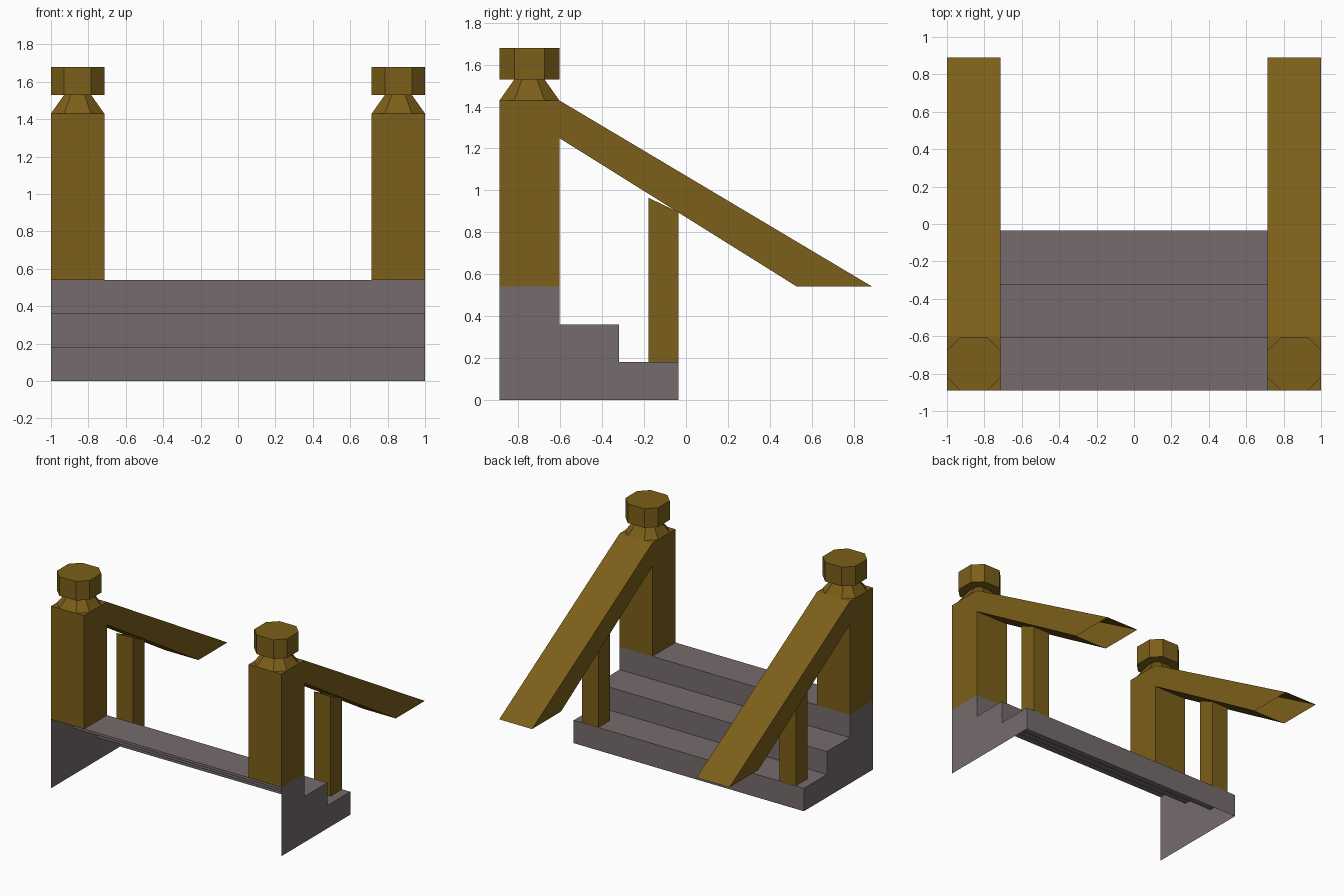
import bpy

if "Cube" in bpy.data.objects:
    bpy.data.objects.remove(bpy.data.objects["Cube"])

# Key dimensions
Y0, STEP, RISE = -0.89, 0.285, 0.18
CX, CY, HALF = 0.8575, -0.7475, 0.1425   # post centre and half width


def material(name, colour):
    mat = bpy.data.materials.new(name)
    mat.diffuse_color = (*colour, 1)
    mat.use_nodes = True
    mat.node_tree.nodes["Principled BSDF"].inputs["Base Color"].default_value = mat.diffuse_color
    return mat


wood = material("wood", (0.2, 0.115, 0.01))
stone = material("stone", (0.18, 0.15, 0.15))


def build(name, verts, faces, mat, mirror=True):
    mesh = bpy.data.meshes.new(name)
    mesh.from_pydata(verts, [], faces)
    mesh.materials.append(mat)
    obj = bpy.data.objects.new(name, mesh)
    bpy.context.collection.objects.link(obj)
    if mirror:
        obj.modifiers.new("Mirror", 'MIRROR').use_mirror_merge = False
    return obj


def extrude_x(name, profile, x0, x1, mat, skip=(), mirror=True):
    """Extrude a clockwise (y, z) profile along x; skip leaves edges open."""
    n = len(profile)
    verts = [(x, y, z) for x in (x0, x1) for y, z in profile]
    faces = [tuple(range(n)), tuple(reversed(range(n, 2 * n)))]
    for i in range(n):
        if i not in skip:
            j = (i + 1) % n
            faces.append((i, n + i, n + j, j))
    return build(name, verts, faces, mat, mirror)


def octagon(half, flat, z):
    pts = [(half, -flat), (half, flat), (flat, half), (-flat, half),
           (-half, flat), (-half, -flat), (-flat, -half), (flat, -half)]
    return [(CX + x, CY + y, z) for x, y in pts]


def loft(name, rings, mat):
    """Skin stacked octagons and cap both ends."""
    verts = [v for ring in rings for v in ring]
    faces = [tuple(reversed(range(8))), tuple(range(len(verts) - 8, len(verts)))]
    for r in range(len(rings) - 1):
        for i in range(8):
            j = (i + 1) % 8
            a, b = 8 * r, 8 * r + 8
            faces.append((a + i, a + j, b + j, b + i))
    return build(name, verts, faces, mat)


# Three steps: a shell, open at the front and underneath
stairs = [(Y0, 0)]
for i in range(3):
    z = RISE * (3 - i)
    stairs += [(Y0 + STEP * i, z), (Y0 + STEP * (i + 1), z)]
stairs.append((Y0 + STEP * 3, 0))
extrude_x("steps", stairs, -1, 1, stone, skip=(0, len(stairs) - 1), mirror=False)

# Square newel posts
y1 = Y0 + STEP
extrude_x("newel_post", [(Y0, 0.54), (Y0, 1.43), (y1, 1.43), (y1, 0.54)],
          CX - HALF, 1, wood, skip=(3,))

# Tapered necks and octagonal caps
loft("post_neck", [octagon(HALF, 0.072, 1.43), octagon(0.072, 0.036, 1.53)], wood)
loft("post_cap", [octagon(HALF, 0.072, 1.53), octagon(HALF, 0.072, 1.68)], wood)

# Sloping handrails, open at the foot and where they meet the post
extrude_x("handrail", [(y1, 1.25), (y1, 1.43), (0.89, 0.54), (0.53, 0.54)],
          CX - HALF, 1, wood, skip=(0, 2))

# Balusters under the handrails
extrude_x("baluster", [(-0.18, 0.18), (-0.18, 0.965), (-0.037, 0.897), (-0.037, 0.18)],
          CX - 0.0715, CX + 0.0715, wood, skip=(3,))
